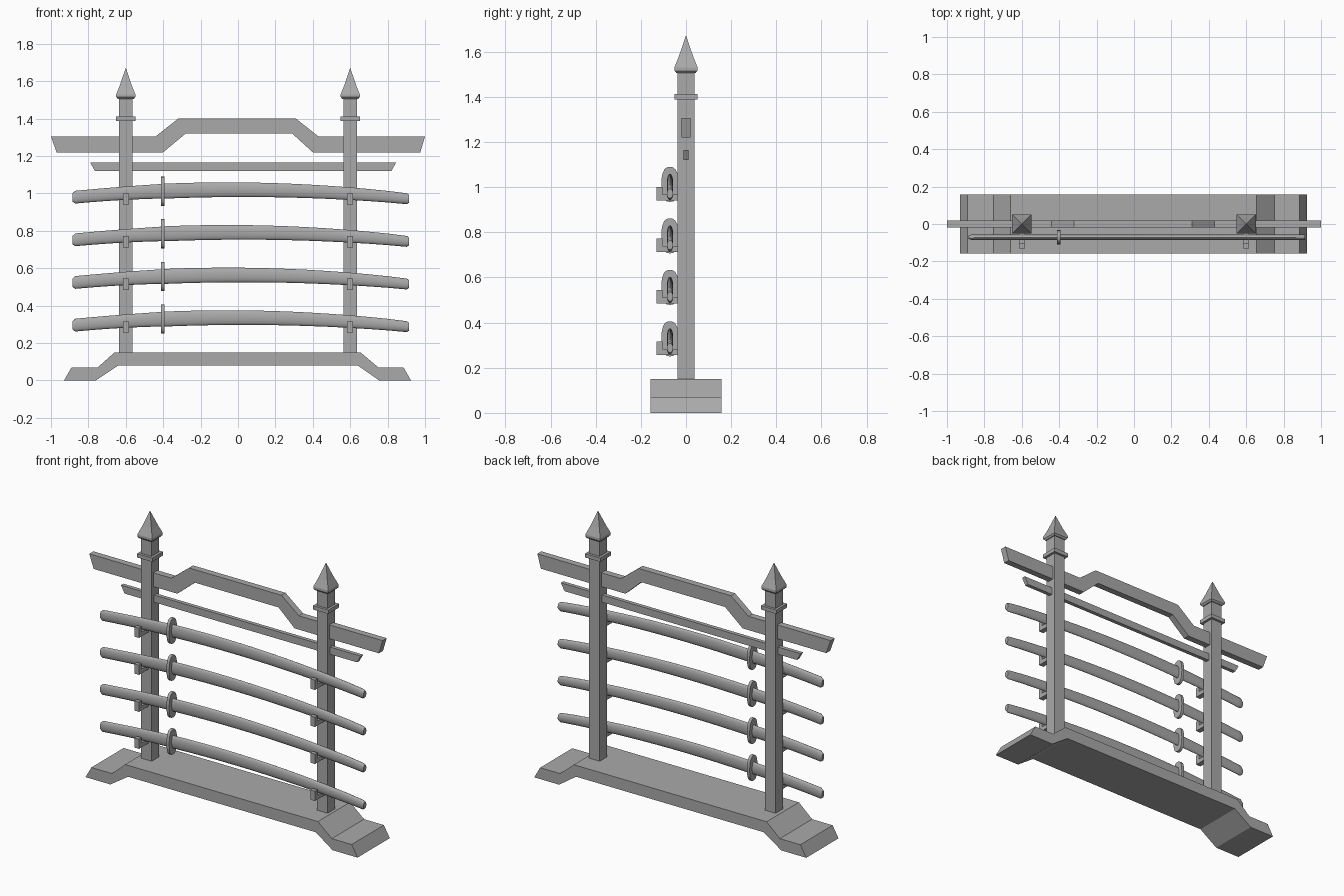
import bpy
import bmesh
import math

if "Cube" in bpy.data.objects:
    bpy.data.objects.remove(bpy.data.objects["Cube"], do_unlink=True)

GREY = (0.4, 0.4, 0.4, 1.0)
mat = bpy.data.materials.new("plain grey")
mat.use_nodes = True
mat.diffuse_color = GREY
mat.node_tree.nodes["Principled BSDF"].inputs["Base Color"].default_value = GREY


def finish(bm, name, smooth=False):
    bmesh.ops.recalc_face_normals(bm, faces=bm.faces)
    mesh = bpy.data.meshes.new(name)
    bm.to_mesh(mesh)
    bm.free()
    mesh.materials.append(mat)
    ob = bpy.data.objects.new(name, mesh)
    bpy.context.collection.objects.link(ob)
    if smooth:
        bpy.ops.object.select_all(action="DESELECT")
        ob.select_set(True)
        bpy.context.view_layer.objects.active = ob
        bpy.ops.object.shade_smooth_by_angle(angle=math.radians(40))
    return ob


def extrude(name, points, axis, low, high):
    """Extrude a flat outline along x or y."""
    bm = bmesh.new()
    place = (lambda a, b: (a, low, b)) if axis == "y" else (lambda a, b: (low, a, b))
    face = bm.faces.new([bm.verts.new(place(a, b)) for a, b in points])
    new = bmesh.ops.extrude_face_region(bm, geom=[face])["geom"]
    move = (0, high - low, 0) if axis == "y" else (high - low, 0, 0)
    bmesh.ops.translate(bm, vec=move, verts=[v for v in new if isinstance(v, bmesh.types.BMVert)])
    return finish(bm, name)


def loft(name, rings, smooth=False):
    """Skin a row of closed rings and cap both ends."""
    bm = bmesh.new()
    loops = [[bm.verts.new(p) for p in ring] for ring in rings]
    n = len(loops[0])
    for a, b in zip(loops, loops[1:]):
        for i in range(n):
            j = (i + 1) % n
            bm.faces.new((a[i], a[j], b[j], b[i]))
    bm.faces.new(loops[0])
    bm.faces.new(loops[-1])
    return finish(bm, name, smooth)


def square(x, z, r):
    return [(x + sx * r, sy * r, z) for sx, sy in ((-1, -1), (1, -1), (1, 1), (-1, 1))]


def oval(x, y, z, ry, rz, power=1.0, n=16):
    ring = []
    for i in range(n):
        c, s = math.cos(math.tau * i / n), math.sin(math.tau * i / n)
        ring.append((x, y + math.copysign(abs(c) ** power, c) * ry,
                     z + math.copysign(abs(s) ** power, s) * rz))
    return ring


# Arched base
extrude("base", [(-0.93, 0), (-0.76, 0), (-0.64, 0.08), (0.64, 0.08), (0.755, 0), (0.925, 0),
                 (0.885, 0.07), (0.75, 0.07), (0.655, 0.15), (-0.66, 0.15), (-0.75, 0.07),
                 (-0.89, 0.07)], "y", -0.157, 0.157)

# Stepped top beam and the straight rail below it
extrude("top_beam", [(-0.97, 1.22), (-0.4, 1.22), (-0.28, 1.32), (0.29, 1.32), (0.4, 1.22),
                     (0.975, 1.22), (1, 1.305), (0.43, 1.305), (0.31, 1.4), (-0.32, 1.4),
                     (-0.44, 1.305), (-1, 1.305)], "y", -0.02, 0.02)
extrude("lower_rail", [(-0.765, 1.12), (0.82, 1.12), (0.845, 1.165), (-0.79, 1.165)],
        "y", -0.012, 0.012)

# Posts with collars and pointed caps
for side, x in (("right", -0.6), ("left", 0.6)):
    loft(side + "_post", [square(x, 0.14, 0.037), square(x, 1.51, 0.037)])
    loft(side + "_collar", [square(x, 1.388, 0.052), square(x, 1.412, 0.052)])
    loft(side + "_cap", [square(x, z, r) for z, r in
                         ((1.505, 0.042), (1.515, 0.051), (1.53, 0.051), (1.575, 0.033),
                          (1.67, 0.0005))])

# Swords on hooks, one per level
Y = -0.071


def bend(x):
    return 0.02 - 0.045 * ((x + 0.02) / 0.9) ** 2


def rod(name, x0, x1, z, start, end, round_start, round_end):
    """Curved oval rod; start and end are half heights."""
    rings = []
    steps = 12
    for i in range(steps + 1):
        t = i / steps
        x = x0 + (x1 - x0) * t
        h = start + (end - start) * t ** 2
        if i == 0 and round_start:
            rings.append(oval(x, Y, z + bend(x), 0.009, h * 0.65))
            x += 0.015
        if i == steps and round_end:
            rings.append(oval(x - 0.012, Y, z + bend(x), 0.014, h))
            h *= 0.7
        rings.append(oval(x, Y, z + bend(x), 0.014, h))
    loft(name, rings, True)


for level in range(4):
    z = 1.0 - 0.228 * level
    tag = "_%d" % (level + 1)
    rod("sword_handle" + tag, -0.885, -0.4, z, 0.034, 0.039, True, False)
    rod("sword_scabbard" + tag, -0.4, 0.915, z, 0.04, 0.029, False, True)
    loft("sword_guard" + tag, [oval(x, Y, z + 0.012, 0.038, 0.078, 0.8, 20)
                               for x in (-0.411, -0.393)], True)
    for side, x in (("right", -0.6), ("left", 0.6)):
        extrude(side + "_hook" + tag,
                [(-0.03, z - 0.06), (-0.13, z - 0.06), (-0.13, z), (-0.105, z),
                 (-0.105, z - 0.033), (-0.03, z - 0.033)], "x", x - 0.016, x + 0.016)
